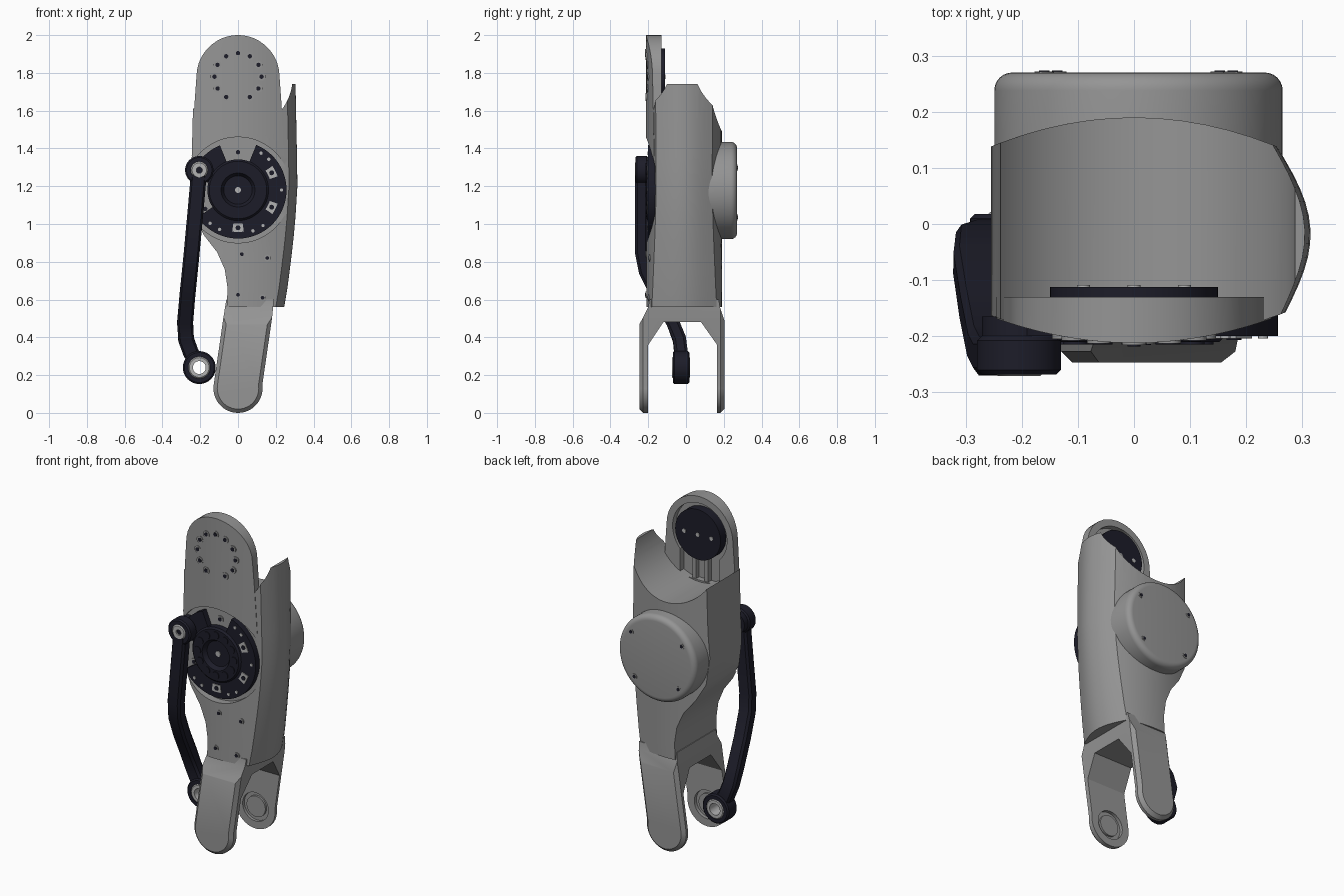
import bpy, bmesh
from math import sin, cos, pi, radians, sqrt, tau
from mathutils import Vector

cube = bpy.data.objects.get("Cube")
if cube:
    bpy.data.objects.remove(cube)


def material(name, color):
    m = bpy.data.materials.new(name)
    m.use_nodes = True
    m.diffuse_color = (*color, 1)
    m.node_tree.nodes["Principled BSDF"].inputs["Base Color"].default_value = (*color, 1)
    return m


GREY = material("housing grey", (0.3, 0.3, 0.3))
DARK = material("dark navy", (0.012, 0.012, 0.022))
LIGHT = material("light metal", (0.45, 0.45, 0.45))


def finish(name, bm, mat, angle=30):
    bmesh.ops.remove_doubles(bm, verts=bm.verts, dist=1e-5)
    bmesh.ops.recalc_face_normals(bm, faces=bm.faces)
    me = bpy.data.meshes.new(name)
    bm.to_mesh(me)
    bm.free()
    ob = bpy.data.objects.new(name, me)
    bpy.context.collection.objects.link(ob)
    me.materials.append(mat)
    me.shade_smooth()
    me.set_sharp_from_angle(angle=radians(angle))
    return ob


def loft(name, rings, mat):
    bm = bmesh.new()
    rows = [[bm.verts.new(p) for p in ring] for ring in rings]
    n = len(rows[0])
    for a, b in zip(rows, rows[1:]):
        for i in range(n):
            j = (i + 1) % n
            bm.faces.new((a[i], a[j], b[j], b[i]))
    bm.faces.new(rows[0])
    bm.faces.new(rows[-1])
    return finish(name, bm, mat)


def prism(name, outline, a, b, mat, along="y", chamfer=0):
    """Extrude an outline in xz along y, or an outline in yz along x."""
    def place(d):
        return [(u, d, v) if along == "y" else (d, u, v) for u, v in outline]
    ob = loft(name, [place(a), place(b)], mat)
    if chamfer:
        bm = bmesh.new()
        bm.from_mesh(ob.data)
        rim = [e for e in bm.edges if abs(e.verts[0].co.y - e.verts[1].co.y) < 1e-5]
        bmesh.ops.bevel(bm, geom=rim, offset=chamfer, segments=1, affect="EDGES")
        bm.to_mesh(ob.data)
        bm.free()
    return ob


def lathe(name, cx, cz, profile, mat, closed=False, steps=48):
    """Revolve (radius, y) points around a y axis through (cx, cz)."""
    bm = bmesh.new()
    vs = [bm.verts.new((cx + r, y, cz)) for r, y in profile]
    es = [bm.edges.new(p) for p in zip(vs, vs[1:])]
    if closed:
        es.append(bm.edges.new((vs[-1], vs[0])))
    bmesh.ops.spin(bm, geom=vs + es, cent=(cx, 0, cz), axis=(0, 1, 0),
                   angle=tau, steps=steps)
    return finish(name, bm, mat)


def disc(name, cx, cz, r, y0, y1, mat, steps=48):
    return lathe(name, cx, cz, [(0, y0), (r, y0), (r, y1), (0, y1)], mat, steps=steps)


def ring(name, cx, cz, r0, r1, y0, y1, mat):
    c = 0.008
    return lathe(name, cx, cz, [(r0, y0), (r1 - c, y0), (r1, y0 + c), (r1, y1 - c),
                                (r1 - c, y1), (r0, y1)], mat, closed=True)


def boolean(ob, cutter, op="DIFFERENCE"):
    mod = ob.modifiers.new("cut", "BOOLEAN")
    mod.operation, mod.object, mod.solver = op, cutter, "EXACT"
    deps = bpy.context.evaluated_depsgraph_get()
    me = bpy.data.meshes.new_from_object(ob.evaluated_get(deps))
    ob.modifiers.clear()
    ob.data = me
    me.shade_smooth()
    me.set_sharp_from_angle(angle=radians(30))
    bpy.data.objects.remove(cutter)


def front(x):
    return -0.21 + 0.72 * x * x


def sector(r0, r1, a0, a1, n=24):
    angles = [radians(a0 + (a1 - a0) * i / n) for i in range(n + 1)]
    return ([(r1 * cos(a), HUB + r1 * sin(a)) for a in angles]
            + [(r0 * cos(a), HUB + r0 * sin(a)) for a in reversed(angles)])


def screw(name, x, z, y, facing=-1, r=0.021):
    disc(name, x, z, r, y - 0.004, y + 0.004, GREY, 16)
    disc(name + "_socket", x, z, r * 0.55, y + facing * 0.001, y + facing * 0.006, DARK, 12)


HUB, TOP, FOOT = 1.18, 1.78, 0.13

# Main body: column with arched front and back and a bulging side shell
def body_section(z, xl, xr):
    f, b, n = xr - 0.045, xr - 0.06, 12
    pts = [(xl + (f - xl) * i / n, front(xl + (f - xl) * i / n), z) for i in range(n)]
    back = lambda x: 0.19 - 0.8 * x * x
    for i in range(n):
        t = i / n
        pts.append((f + (b - f) * t + 0.052 * sin(pi * t),
                    front(f) + (back(b) - front(f)) * t, z))
    for i in range(n + 1):
        x = b + (xl - b) * i / n
        pts.append((x, back(x), z))
    return pts


stations = [(0.56, -0.06, 0.245), (0.66, -0.055, 0.262), (0.76, -0.07, 0.275),
            (0.85, -0.11, 0.286), (0.94, -0.18, 0.296), (1.04, -0.235, 0.305),
            (1.2, -0.255, 0.315), (1.35, -0.245, 0.313), (1.74, -0.235, 0.305)]
body = loft("main_body", [body_section(*s) for s in stations], GREY)
boolean(body, disc("saddle_cutter", 0, TOP, 0.29, -0.5, 0.5, GREY, 96))
boolean(body, disc("hub_cutter", 0, HUB, 0.28, -0.5, -0.165, GREY, 96))

# Upper plate with rounded top and arched front
def plate_section(z, w):
    n = 12
    xs = [-w + 2 * w * i / n for i in range(n + 1)]
    return [(x, front(x) - 0.002, z) for x in xs] + [(w, -0.13, z), (-w, -0.13, z)]


rows = [(1.36, 0.245), (1.5, 0.238), (1.64, 0.23)]
rows += [(TOP + 0.22 * sin(a), 0.22 * cos(a)) for a in
         [radians(d) for d in (0, 10, 20, 30, 40, 50, 60, 68, 75, 81, 86, 89)]]
plate = loft("upper_plate", [plate_section(*r) for r in rows], GREY)
boolean(plate, disc("plate_hub_cutter", 0, HUB, 0.28, -0.5, -0.165, GREY, 96))
boolean(plate, disc("joint_cutter", 0, TOP, 0.18, -0.165, 0, GREY, 64))
slot = [(-0.13, 1.5), (0.13, 1.5), (0.13, 1.7), (-0.13, 1.7)]
boolean(plate, prism("slot_cutter", slot, -0.165, 0, GREY))
for x in (-0.04, 0.04):
    prism("plate_rib", [(x - 0.012, 1.48), (x + 0.012, 1.48),
                        (x + 0.012, 1.68), (x - 0.012, 1.68)], -0.17, -0.135, GREY)

# Upper joint disc on the inner face, and the screw circle on the front
disc("upper_joint_disc", 0, TOP, 0.15, -0.17, -0.112, DARK)
for x in (-0.09, 0, 0.09):
    disc("joint_pin", x, TOP, 0.012, -0.115, -0.109, LIGHT, 16)
for k in range(-5, 6):
    a = radians(90 + 30 * k)
    x = 0.125 * cos(a)
    screw("plate_screw", x, TOP + 0.125 * sin(a), front(x) - 0.002)
for x, z in ((0.02, 0.84), (0.155, 0.82), (0, 0.625), (0.13, 0.61)):
    screw("body_screw", x, z, front(x), r=0.018)

# Rear round cap
fillet = [(0.225 + 0.032 * cos(a), 0.238 + 0.032 * sin(a))
          for a in [pi / 2 * i / 6 for i in range(7)]]
lathe("rear_cap", 0.008, HUB - 0.003, [(0, 0.05), (0.257, 0.05)] + fillet + [(0, 0.27)], GREY, steps=72)
for d in (35, 145, 225, 315):
    a = radians(d)
    screw("cap_screw", 0.008 + 0.205 * cos(a), HUB + 0.205 * sin(a), 0.268, 1, 0.017)

# Front hub: partial dark ring with pale pockets and a stepped bowl
prism("hub_ring", sector(0.14, 0.257, -146, 68, 48), -0.2, -0.16, DARK)
for a in (27, -27, -90):
    prism("ring_pocket", sector(0.178, 0.222, a - 8, a + 8, 6), -0.204, -0.198, LIGHT)
    m = radians(a)
    disc("pocket_screw", 0.2 * cos(m), HUB + 0.2 * sin(m), 0.013, -0.207, -0.2, DARK, 12)
for a in (90, 210):
    m = radians(a)
    screw("hub_base_screw", 0.2 * cos(m), HUB + 0.2 * sin(m), -0.167)
for a in (58, 45, 0, -55, -70, -115, -130):
    m = radians(a)
    disc("ring_bolt", 0.23 * cos(m), HUB + 0.23 * sin(m), 0.009, -0.204, -0.2, LIGHT, 12)
lathe("hub_bowl", 0, HUB, [(0, -0.16), (0.162, -0.16), (0.162, -0.2), (0.152, -0.21),
                           (0.09, -0.21), (0.075, -0.185), (0, -0.185)], DARK)
for k in range(12):
    a = tau * k / 12
    disc("hub_bolt", 0.12 * cos(a), HUB + 0.12 * sin(a), 0.022, -0.215, -0.208, DARK, 16)
disc("hub_pin", 0, HUB, 0.016, -0.19, -0.183, LIGHT, 16)

# Crank horn that carries the rod
ROD_X, ROD_TOP, ROD_LOW = -0.205, 1.285, 0.24
prism("crank_horn", sector(0.13, 0.255, 112, 166, 12), -0.2, -0.16, DARK)
disc("horn_end", ROD_X, ROD_TOP, 0.066, -0.205, -0.165, DARK)

# Push rod: swept rectangle stepping inward toward the lower end
path = [(-0.208, -0.235, 1.26), (-0.222, -0.235, 1.1), (-0.245, -0.235, 0.85),
        (-0.255, -0.215, 0.75), (-0.268, -0.15, 0.62), (-0.28, -0.07, 0.48),
        (-0.275, -0.035, 0.39), (-0.25, -0.027, 0.32), (-0.22, -0.027, 0.27)]
rings = []
for i, p in enumerate(path):
    t = Vector(path[min(i + 1, len(path) - 1)]) - Vector(path[max(i - 1, 0)])
    t.normalize()
    u = t.cross(Vector((0, 1, 0))).normalized()
    v = u.cross(t).normalized()
    c = Vector(p)
    shape = [(1, 0.6), (0.75, 1), (-0.75, 1), (-1, 0.6), (-1, -0.6), (-0.75, -1), (0.75, -1), (1, -0.6)]
    rings.append([c + u * 0.042 * a + v * 0.035 * b for a, b in shape])
loft("push_rod", rings, DARK)
ring("rod_top_eye", ROD_X, ROD_TOP, 0.045, 0.075, -0.268, -0.2, DARK)
ring("rod_top_bushing", ROD_X, ROD_TOP, 0.016, 0.046, -0.271, -0.2, LIGHT)
disc("rod_top_bolt", ROD_X, ROD_TOP, 0.018, -0.262, -0.19, DARK, 16)
low = prism("rod_cutter", [(ROD_X + 0.05 * cos(tau * i / 32), ROD_LOW + 0.05 * sin(tau * i / 32))
                           for i in range(32)], -0.2, 0.2, DARK)
boolean(bpy.data.objects["push_rod"], low)
ring("rod_low_eye", ROD_X, ROD_LOW, 0.058, 0.087, -0.07, 0.018, DARK)
ring("rod_low_bushing", ROD_X, ROD_LOW, 0.034, 0.06, -0.073, 0.021, LIGHT)

# Lower fork: rounded tongue outline crossed with an arch profile
foot = [(0.13 * cos(a), FOOT + 0.13 * sin(a)) for a in [radians(172 + 196 * i / 24) for i in range(25)]]
outline = foot + [(0.18, 0.5), (0.19, 0.6), (-0.062, 0.6), (-0.078, 0.5)]
arch = [(-0.3, -0.1), (-0.3, 0.36), (-0.246, 0.47), (-0.2, 0.56), (-0.19, 0.62), (0.17, 0.62),
        (0.18, 0.56), (0.21, 0.47), (0.3, 0.4), (0.3, -0.1), (0.165, -0.1), (0.165, 0.36),
        (0.08, 0.48), (-0.12, 0.48), (-0.2, 0.36), (-0.2, -0.1)]
fork = prism("lower_fork", outline, -0.247, 0.203, GREY, chamfer=0.02)
boolean(fork, prism("arch_cutter", arch, -0.5, 0.5, GREY, along="x"), "INTERSECT")
boolean(fork, disc("bearing_cutter", 0, FOOT, 0.085, -0.22, 0.182, GREY))
for y in (-0.216, 0.178):
    disc("bearing_seat", 0, FOOT, 0.062, y - 0.008, y + 0.008, GREY)
